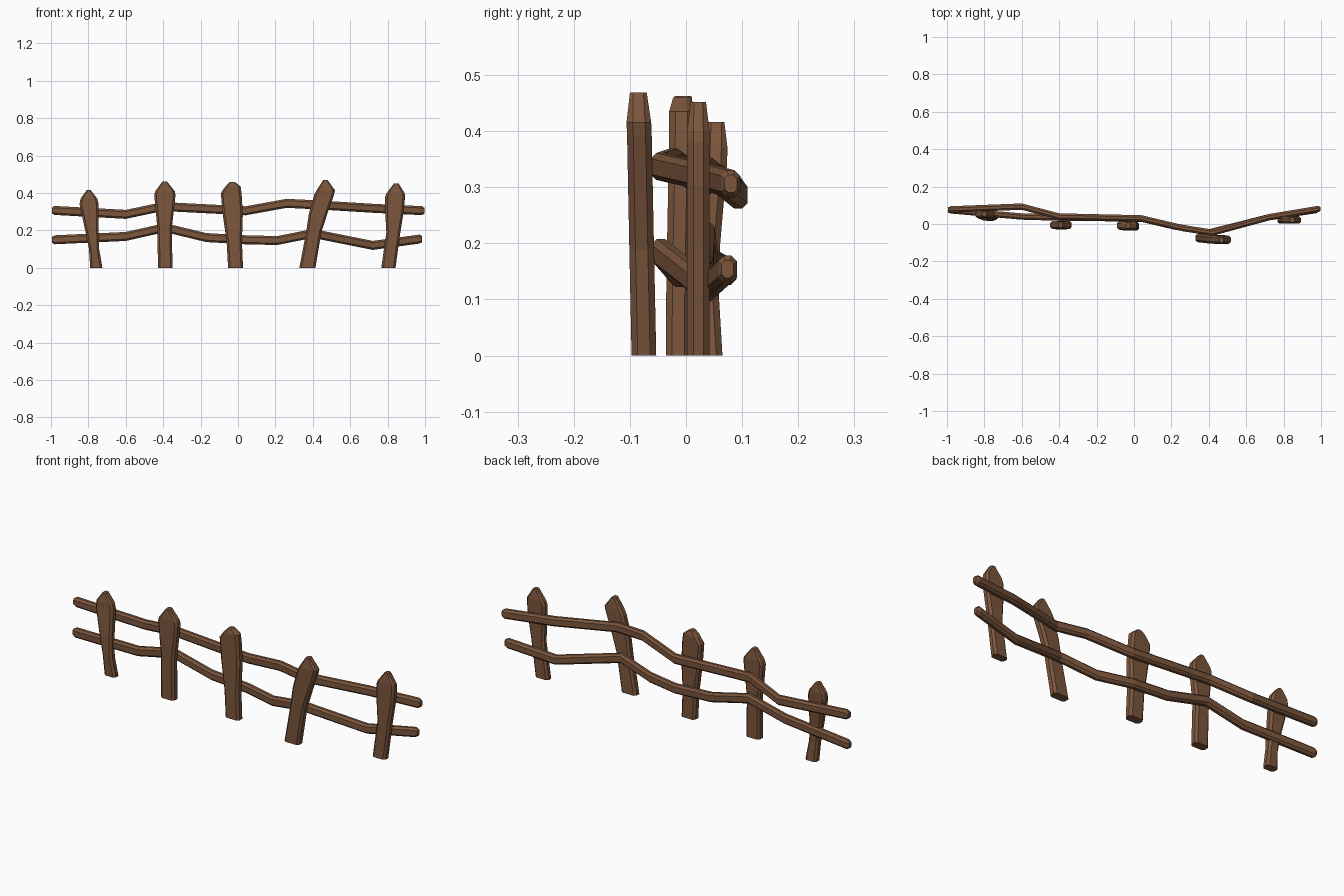
import bpy

wood = bpy.data.materials.new("brown_wood")
wood.diffuse_color = (0.2, 0.093, 0.046, 1)


def skin(name, rings):
    """Join equal-sized rings of points into a closed, flat-shaded tube."""
    n = len(rings[0])
    verts = [p for r in rings for p in r]
    faces = [list(range(n))[::-1], list(range(len(verts) - n, len(verts)))]
    for i in range(len(rings) - 1):
        for j in range(n):
            k = (j + 1) % n
            faces.append([i * n + j, i * n + k, (i + 1) * n + k, (i + 1) * n + j])
    mesh = bpy.data.meshes.new(name)
    mesh.from_pydata(verts, [], faces)
    mesh.materials.append(wood)
    obj = bpy.data.objects.new(name, mesh)
    bpy.context.collection.objects.link(obj)


def octagon(hu, hv, c):
    """Rectangle of half sizes hu, hv with corners cut by c."""
    return [(hu - c, -hv), (hu, -hv + c), (hu, hv - c), (hu - c, hv),
            (-hu + c, hv), (-hu, hv - c), (-hu, -hv + c), (-hu + c, -hv)]


def picket(name, rows, half_t=0.022):
    """rows: (z, left x, right x, centre y), bottom to top; last row is the blunt tip."""
    rings = []
    for i, (z, xl, xr, y) in enumerate(rows):
        t = half_t * (0.68 if i == len(rows) - 1 else 1)
        h = (xr - xl) / 2
        c = min(0.011, h * 0.5)
        rings.append([((xl + xr) / 2 + u, y + v, z) for u, v in octagon(h, t, c)])
    skin(name, rings)


def rail(name, path):
    """Sweep an octagon along (x, y, z) points, with chamfered ends."""
    a, b = path[0], path[-1]
    pts = [(a, 0.65)] + [((a[0] + 0.014, a[1], a[2]), 1)] + [(p, 1) for p in path[1:-1]]
    pts += [((b[0] - 0.014, b[1], b[2]), 1), (b, 0.65)]
    rings = [[(x, y + u * s, z + v * s) for u, v in octagon(0.017, 0.024, 0.01)]
             for (x, y, z), s in pts]
    skin(name, rings)


# Crooked pointed posts
picket("post_1", [(0, -0.79, -0.725, 0.044), (0.10, -0.797, -0.742, 0.038),
                  (0.20, -0.817, -0.745, 0.04), (0.34, -0.847, -0.745, 0.052),
                  (0.37, -0.842, -0.752, 0.053), (0.416, -0.809, -0.788, 0.054)], 0.021)
picket("post_2", [(0, -0.428, -0.35, -0.008), (0.21, -0.431, -0.354, -0.005),
                  (0.39, -0.448, -0.334, -0.005), (0.41, -0.442, -0.338, -0.005),
                  (0.463, -0.403, -0.381, -0.005)])
picket("post_3", [(0, -0.053, 0.027, -0.014), (0.14, -0.061, 0.021, -0.013),
                  (0.29, -0.082, 0.026, -0.010), (0.40, -0.092, 0.019, -0.008),
                  (0.435, -0.068, 0.014, -0.008), (0.46, -0.044, -0.018, -0.008)])
picket("post_4", [(0, 0.328, 0.414, -0.075), (0.19, 0.364, 0.446, -0.079),
                  (0.29, 0.379, 0.478, -0.081), (0.39, 0.407, 0.513, -0.083),
                  (0.415, 0.42, 0.519, -0.084), (0.469, 0.456, 0.479, -0.085)])
picket("post_5", [(0, 0.766, 0.842, 0.022), (0.19, 0.793, 0.868, 0.022),
                  (0.30, 0.787, 0.886, 0.022), (0.38, 0.787, 0.893, 0.022),
                  (0.40, 0.795, 0.891, 0.022), (0.452, 0.834, 0.858, 0.022)], 0.02)

# Wavy rails behind the posts
rail("upper_rail", [(-0.995, 0.078, 0.307), (-0.60, 0.093, 0.286), (-0.40, 0.04, 0.328),
                    (0.04, 0.03, 0.305), (0.26, -0.022, 0.345), (0.42, -0.046, 0.337),
                    (0.73, 0.038, 0.318), (0.997, 0.08, 0.306)])
rail("lower_rail", [(-0.995, 0.073, 0.15), (-0.60, 0.04, 0.168), (-0.39, 0.034, 0.215),
                    (-0.17, 0.032, 0.162), (0.04, 0.028, 0.15), (0.21, -0.012, 0.146),
                    (0.40, -0.045, 0.184), (0.72, 0.036, 0.12), (0.985, 0.074, 0.154)])
